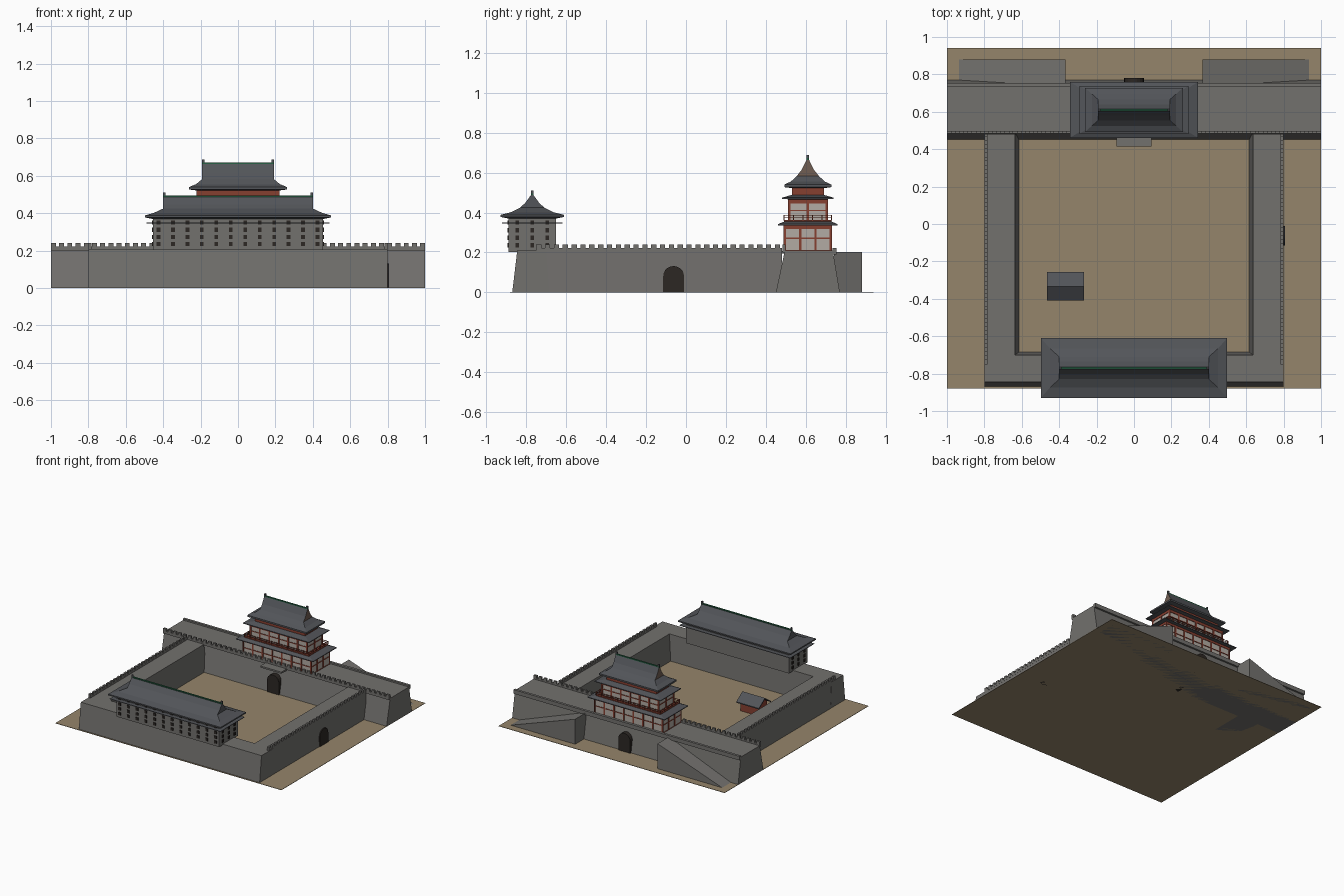
import bpy, bmesh, math

if "Cube" in bpy.data.objects:
    bpy.data.objects.remove(bpy.data.objects["Cube"])


def material(name, rgb):
    m = bpy.data.materials.new(name)
    m.diffuse_color = (*rgb, 1)
    m.use_nodes = True
    m.node_tree.nodes["Principled BSDF"].inputs["Base Color"].default_value = m.diffuse_color
    return m


STONE = material("stone", (.17, .165, .155))
SAND = material("sand", (.30, .235, .145))
TILE = material("tile", (.085, .09, .10))
RED = material("red_timber", (.24, .05, .03))
PLASTER = material("plaster", (.45, .41, .37))
GREEN = material("green_ridge", (.02, .12, .06))
DARK = material("dark_opening", (.025, .02, .017))
BROWN = material("gable_board", (.16, .11, .085))


def finish(name, bm, *mats):
    bmesh.ops.recalc_face_normals(bm, faces=bm.faces)
    me = bpy.data.meshes.new(name)
    bm.to_mesh(me)
    bm.free()
    ob = bpy.data.objects.new(name, me)
    bpy.context.collection.objects.link(ob)
    for m in mats:
        me.materials.append(m)
    return ob


def skin(bm, rings):
    """Bridge closed rings of points and cap both ends."""
    vs = [[bm.verts.new(p) for p in r] for r in rings]
    n = len(vs[0])
    for a, b in zip(vs, vs[1:]):
        for i in range(n):
            bm.faces.new((a[i], a[(i + 1) % n], b[(i + 1) % n], b[i]))
    bm.faces.new(vs[0])
    bm.faces.new(vs[-1])


def rect(cx, cy, hx, hy, z):
    return [(cx + sx * hx, cy + sy * hy, z) for sx, sy in ((-1, -1), (1, -1), (1, 1), (-1, 1))]


def boxes(name, spans, mat):
    """One mesh from spans (x0, x1, y0, y1, z0, z1)."""
    bm = bmesh.new()
    for x0, x1, y0, y1, z0, z1 in spans:
        c = ((x0 + x1) / 2, (y0 + y1) / 2, (x1 - x0) / 2, (y1 - y0) / 2)
        skin(bm, [rect(*c, z0), rect(*c, z1)])
    return finish(name, bm, mat)


def prism(name, profile, axis, a, b, mat):
    bm = bmesh.new()
    skin(bm, [[(t, u, v) if axis == 'x' else (u, t, v) for u, v in profile] for t in (a, b)])
    return finish(name, bm, mat)


def loft(name, cx, cy, rings, mat):
    bm = bmesh.new()
    skin(bm, [rect(cx, cy, hx, hy, z) for hx, hy, z in rings])
    return finish(name, bm, mat)


def spread(a, b, n):
    return [a + (b - a) * i / (n - 1) for i in range(n)]


def arch(c, w, h):
    r = w / 2
    pts = [(c - r, 0), (c + r, 0)]
    return pts + [(c + r * math.cos(t), h - r + r * math.sin(t)) for t in spread(0, math.pi, 11)]


def ridge(name, y, hx, z):
    boxes(name, [(-hx, hx, y - .006, y + .006, z - .008, z + .005)], GREEN)
    boxes(name + "_ends", [(min(s * hx, s * (hx - .012)), max(s * hx, s * (hx - .012)),
                            y - .006, y + .006, z - .01, z + .02) for s in (-1, 1)], TILE)


# Ground
boxes("ground", [(-1, 1, -.88, .94, 0, .003)], SAND)

# Battered walls
prism("north_wall", [(.45, 0), (.77, 0), (.735, .21), (.495, .21)], 'x', -1, 1, STONE)
prism("south_wall", [(-.87, 0), (-.685, 0), (-.70, .21), (-.845, .21)], 'x', -.8, .8, STONE)
for s, side in ((1, "east"), (-1, "west")):
    prism(side + "_wall", [(s * .615, 0), (s * .80, 0), (s * .797, .21), (s * .637, .21)],
          'y', -.80, .48, STONE)
    # Crenellated parapet along the outer edge
    x0, x1 = sorted((s * .783, s * .798))
    spans = [(x0, x1, -.75, .48, .205, .222)]
    spans += [(x0, x1, y, y + .026, .222, .241) for y in spread(-.75, .445, 28)]
    boxes(side + "_battlements", spans, STONE)
    # Ramp up to the gate tower
    prism(side + "_ramp", [(s * .365, 0), (s * .945, 0), (s * .365, .203)], 'y', .74, .88, STONE)

spans = [(-1, 1, .483, .498, .2, .222)]
spans += [(x, x + .026, .483, .498, .222, .241) for x in spread(-1, .974, 46)]
boxes("north_battlements", spans, STONE)
boxes("north_parapet", [(-1, 1, .733, .753, .19, .222)], STONE)

# Gates
prism("north_gate", arch(0, .105, .15), 'y', .442, .78, DARK)
prism("east_gate", arch(-.062, .105, .132), 'x', .72, .806, DARK)
boxes("gate_canopy", [(-.093, .093, .415, .50, .195, .208)], STONE)

# South archery hall
HY = -.77
boxes("hall_body", [(-.455, .455, -.888, -.652, .203, .385)], STONE)
rows = (.236, .274, .312, .35)
spans = [(x - .01, x + .01, -.894, -.88, z - .011, z + .011)
         for x in spread(-.425, .425, 12) for z in rows]
for s in (-1, 1):
    x0, x1 = sorted((s * .45, s * .461))
    spans += [(x0, x1, y - .009, y + .009, z - .011, z + .011)
              for y in (-.845, -.77, -.695) for z in rows]
boxes("hall_windows", spans, DARK)
boxes("hall_lower_eave", [(-.49, .49, HY - .152, HY + .152, .346, .350)], TILE)
loft("hall_roof", 0, HY, [(.46, .12, .37), (.498, .16, .378), (.498, .16, .388), (.45, .105, .402),
                          (.40, .06, .425), (.40, .035, .448), (.40, .006, .488)], TILE)
ridge("hall_ridge", HY, .40, .49)

# North gate tower
TY = .61


def storey(name, hx, hy, z0, z1, nx, ny):
    """Plaster room with a red timber frame on all four sides."""
    boxes(name + "_walls", [(-hx, hx, TY - hy, TY + hy, z0, z1)], PLASTER)
    p, e = .006, .004
    spans = []
    for s in (-1, 1):
        for x in spread(-hx, hx, nx):
            spans.append((x - p, x + p, TY + s * hy - e, TY + s * hy + e, z0, z1))
        for y in spread(TY - hy, TY + hy, ny):
            spans.append((s * hx - e, s * hx + e, y - p, y + p, z0, z1))
    h = z1 - z0
    for z, t in ((z0 + .004, .004), (z0 + h * .48, .003), (z1 - .012, .012)):
        for s in (-1, 1):
            spans.append((-hx, hx, TY + s * hy - e, TY + s * hy + e, z - t, z + t))
            spans.append((s * hx - e, s * hx + e, TY - hy, TY + hy, z - t, z + t))
    boxes(name + "_frame", spans, RED)


storey("tower_ground_floor", .30, .115, .205, .342, 8, 4)
loft("tower_lower_eave", 0, TY, [(.30, .115, .336), (.342, .149, .336), (.342, .149, .342),
                                 (.27, .105, .360)], TILE)
storey("tower_upper_floor", .25, .094, .355, .47, 7, 3)

# Balcony with railing
bx, by = .285, .119
spans = [(-bx, bx, TY - by, TY + by, .355, .362)]
for s in (-1, 1):
    for z in (.372, .384):
        spans.append((-bx, bx, TY + s * by - .002, TY + s * by + .002, z, z + .003))
        spans.append((s * bx - .002, s * bx + .002, TY - by, TY + by, z, z + .003))
    for x in spread(-bx, bx, 13):
        spans.append((x - .003, x + .003, TY + s * by - .003, TY + s * by + .003, .36, .388))
    for y in spread(TY - by, TY + by, 6):
        spans.append((s * bx - .003, s * bx + .003, y - .003, y + .003, .36, .388))
boxes("tower_balcony", spans, RED)

loft("tower_middle_eave", 0, TY, [(.25, .094, .466), (.292, .129, .468), (.292, .129, .474),
                                  (.225, .082, .488)], TILE)
boxes("tower_attic", [(-.222, .222, TY - .08, TY + .08, .47, .535)], RED)
roof = loft("tower_roof", 0, TY, [(.222, .08, .522), (.262, .118, .527), (.262, .118, .54),
                                  (.225, .085, .555), (.192, .056, .582), (.192, .03, .615),
                                  (.192, .006, .664)], TILE)
roof.data.materials.append(BROWN)
for f in roof.data.polygons:
    if abs(f.normal.x) > .99 and f.center.z > .58:
        f.material_index = 1
ridge("tower_ridge", TY, .192, .667)

# Courtyard hut
HX, HUT_Y = -.366, -.333
boxes("hut_body", [(HX - .08, HX + .08, HUT_Y - .055, HUT_Y + .055, -.0, .085)], RED)
prism("hut_roof", [(HUT_Y - .077, .07), (HUT_Y, .122), (HUT_Y + .077, .07),
                   (HUT_Y + .077, .078), (HUT_Y, .132), (HUT_Y - .077, .078)],
      'x', HX - .1, HX + .1, TILE)
prism("hut_gables", [(HUT_Y - .055, .08), (HUT_Y + .055, .08), (HUT_Y, .124)],
      'x', HX - .08, HX + .08, RED)
